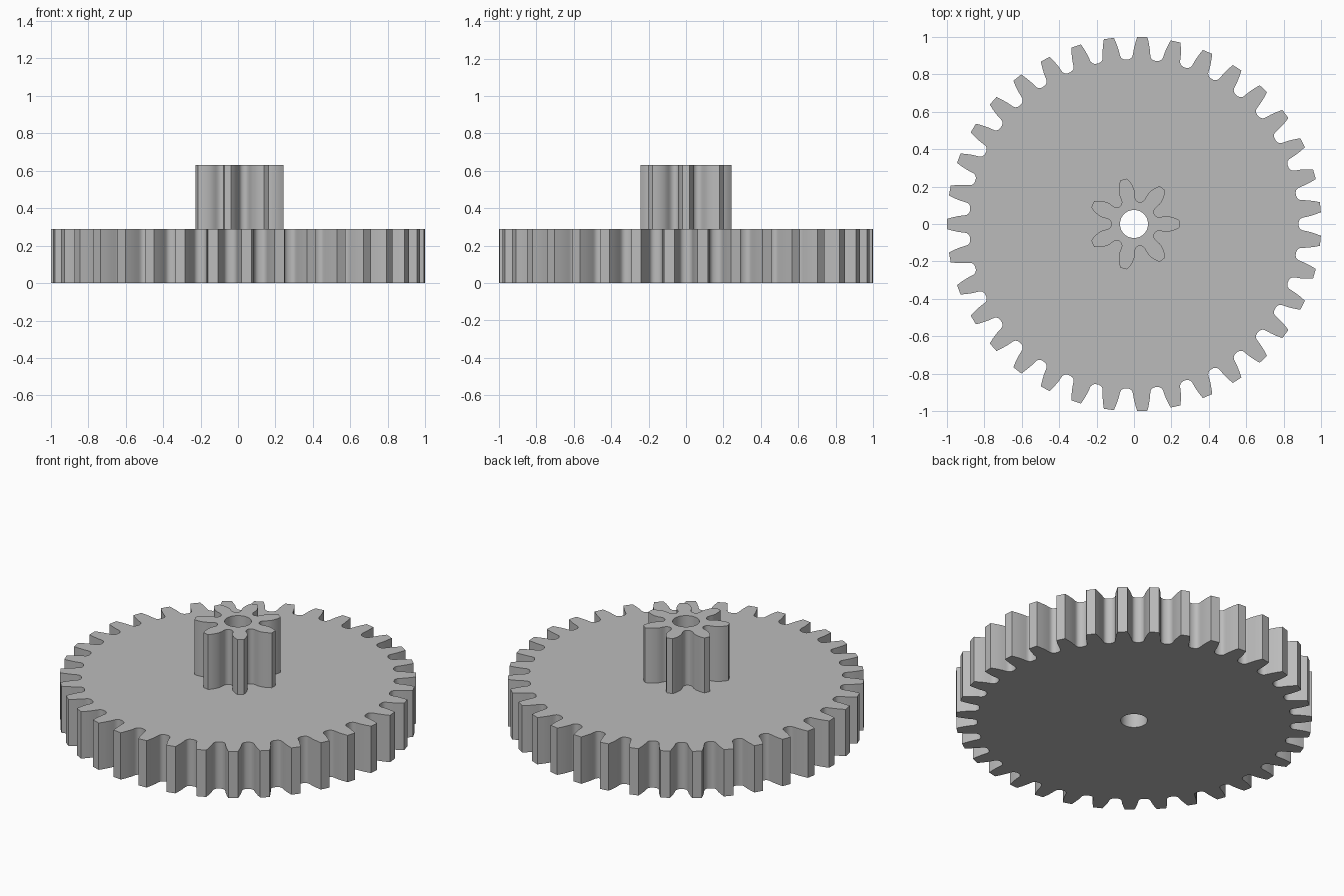
import bpy
import bmesh
from math import pi, cos, sin, radians

cube = bpy.data.objects.get("Cube")
if cube:
    bpy.data.objects.remove(cube, do_unlink=True)

BORE_RADIUS = 0.075

grey = bpy.data.materials.new("plain_grey")
grey.use_nodes = True
colour = (0.5, 0.5, 0.5, 1)
grey.diffuse_color = colour
grey.node_tree.nodes["Principled BSDF"].inputs["Base Color"].default_value = colour


def polar(radius, angle):
    return (radius * cos(angle), radius * sin(angle))


def gear_outline(teeth, flank, first_angle):
    """Repeat a mirrored flank, given as (radius, half width) from root to tip."""
    points = []
    for i in range(teeth):
        centre = first_angle + 2 * pi * i / teeth
        points += [polar(r, centre - w / r) for r, w in flank]
        points += [polar(r, centre + w / r) for r, w in reversed(flank)]
    return points


def gear(name, outline, bottom, top):
    """Extrude a toothed outline with a round bore into a closed solid."""
    bore = [polar(BORE_RADIUS, 2 * pi * i / 48) for i in range(48)]
    bm = bmesh.new()
    edges = []
    for loop in (outline, bore):
        verts = [bm.verts.new((x, y, bottom)) for x, y in loop]
        edges += [bm.edges.new((v, verts[i - 1])) for i, v in enumerate(verts)]
    bmesh.ops.triangle_fill(bm, edges=edges, use_beauty=True, normal=(0, 0, 1))
    lifted = bmesh.ops.extrude_face_region(bm, geom=bm.faces[:], use_keep_orig=True)
    moved = [v for v in lifted["geom"] if isinstance(v, bmesh.types.BMVert)]
    bmesh.ops.translate(bm, verts=moved, vec=(0, 0, top - bottom))
    bmesh.ops.recalc_face_normals(bm, faces=bm.faces[:])

    mesh = bpy.data.meshes.new(name)
    bm.to_mesh(mesh)
    bm.free()
    mesh.materials.append(grey)
    obj = bpy.data.objects.new(name, mesh)
    bpy.context.collection.objects.link(obj)
    bpy.ops.object.select_all(action="DESELECT")
    obj.select_set(True)
    bpy.context.view_layer.objects.active = obj
    bpy.ops.object.shade_smooth_by_angle(angle=radians(30))


# Large wheel, with one tooth centred on the -x side
wheel_flank = [(0.879, 0.071), (0.882, 0.061), (0.888, 0.053), (0.897, 0.048),
               (0.91, 0.046), (0.935, 0.043), (0.968, 0.036), (1.0, 0.027)]
gear("large_gear_wheel", gear_outline(35, wheel_flank, pi), 0, 0.29)

# Small pinion with undercut teeth, one of them centred on the +x side
pinion_flank = [(0.121, 0.048), (0.125, 0.042), (0.132, 0.038), (0.142, 0.037),
                (0.155, 0.039), (0.17, 0.042), (0.188, 0.042), (0.208, 0.037),
                (0.228, 0.029), (0.245, 0.018)]
gear("small_pinion", gear_outline(7, pinion_flank, 0), 0.29, 0.63)
